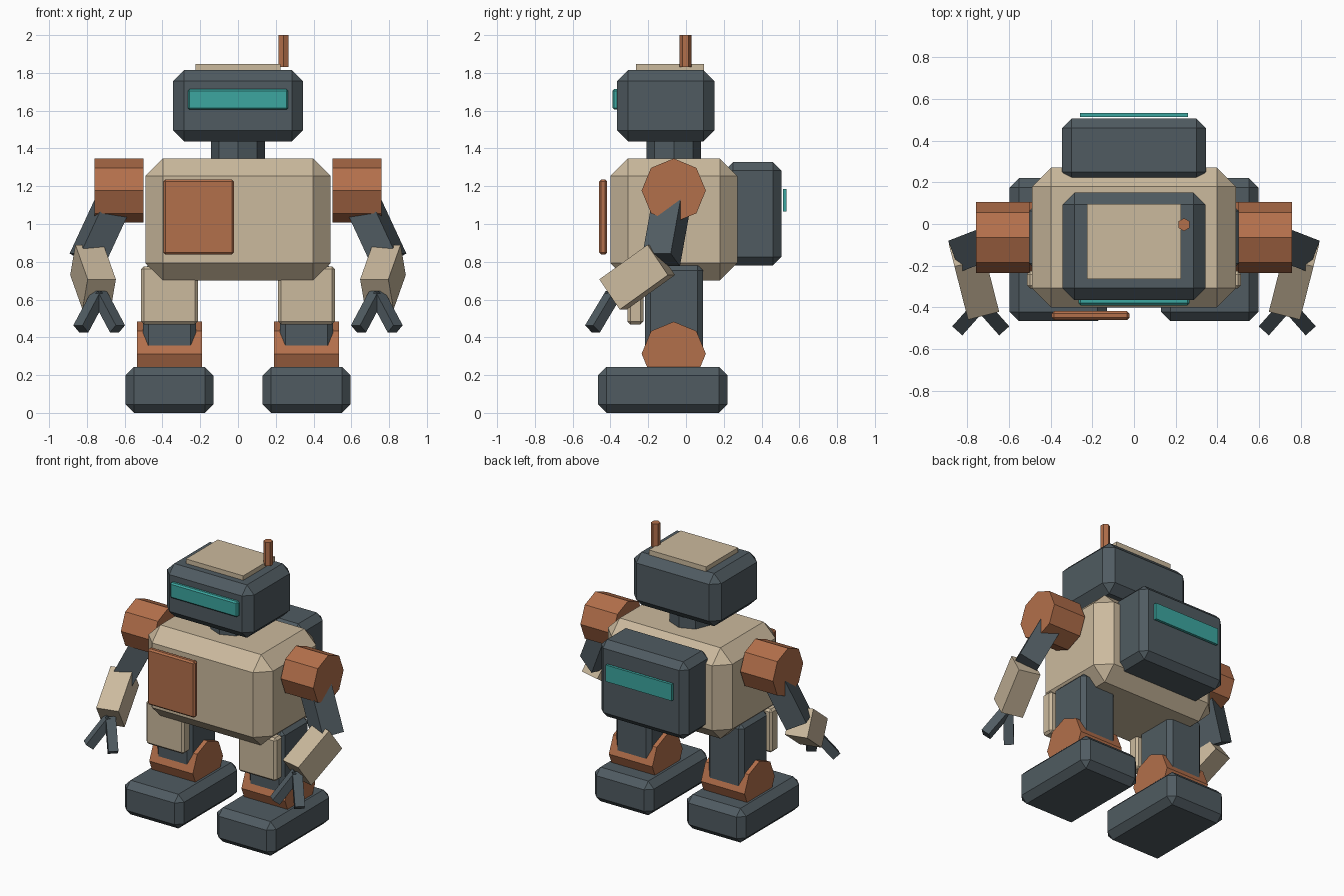
import bpy, bmesh, math
from mathutils import Matrix, Vector

if "Cube" in bpy.data.objects:
    bpy.data.objects.remove(bpy.data.objects["Cube"])


def material(name, rgb):
    m = bpy.data.materials.new(name)
    m.diffuse_color = (*rgb, 1)
    m.use_nodes = True
    m.node_tree.nodes["Principled BSDF"].inputs["Base Color"].default_value = m.diffuse_color
    return m


SLATE = material("slate", (0.08, 0.105, 0.12))
SAND = material("sand", (0.60, 0.49, 0.34))
RUST = material("rust", (0.45, 0.16, 0.07))
TEAL = material("teal", (0.045, 0.38, 0.35))


def finish(name, bm, mat):
    bmesh.ops.recalc_face_normals(bm, faces=bm.faces)
    me = bpy.data.meshes.new(name)
    bm.to_mesh(me)
    bm.free()
    me.materials.append(mat)
    ob = bpy.data.objects.new(name, me)
    bpy.context.collection.objects.link(ob)
    return ob


def box(name, lo, hi, mat, bevel=0.0):
    """Box between two corners, with a one-step chamfer on every edge."""
    lo, hi = Vector(lo), Vector(hi)
    bm = bmesh.new()
    bmesh.ops.create_cube(bm, size=1)
    bmesh.ops.scale(bm, vec=hi - lo, verts=bm.verts)
    bmesh.ops.translate(bm, vec=(lo + hi) / 2, verts=bm.verts)
    if bevel:
        bmesh.ops.bevel(bm, geom=bm.edges[:], offset=bevel, segments=1,
                        profile=0.5, affect='EDGES')
    return finish(name, bm, mat)


def beam(name, a, b, width, depth, mat):
    """Box running from a to b; its width stays horizontal."""
    a, b = Vector(a), Vector(b)
    d = (b - a).normalized()
    side = d.cross(Vector((0, 0, 1))).normalized()
    up = d.cross(side)
    frame = Matrix((side, up, d)).transposed().to_4x4()
    bm = bmesh.new()
    bmesh.ops.create_cube(bm, size=1)
    bmesh.ops.scale(bm, vec=(width, depth, (b - a).length), verts=bm.verts)
    bmesh.ops.transform(bm, matrix=Matrix.Translation((a + b) / 2) @ frame, verts=bm.verts)
    return finish(name, bm, mat)


def prism(name, centre, radius, length, sides, mat, along_x=False):
    """Low-sided cylinder along z or x."""
    rot = Matrix.Rotation(math.pi / 2, 4, 'Y') if along_x else Matrix()
    bm = bmesh.new()
    bmesh.ops.create_cone(bm, cap_ends=True, segments=sides, radius1=radius,
                          radius2=radius, depth=length,
                          matrix=Matrix.Translation(centre) @ rot)
    return finish(name, bm, mat)


# Torso, chest panel and backpack
box("torso", (-0.49, -0.40, 0.70), (0.49, 0.272, 1.347), SAND, 0.093)
box("chest_panel", (-0.395, -0.46, 0.838), (-0.022, -0.418, 1.236), RUST, 0.011)
box("backpack", (-0.345, 0.205, 0.78), (0.345, 0.505, 1.328), SLATE, 0.045)
box("backpack_light", (-0.26, 0.513, 1.066), (0.26, 0.532, 1.184), TEAL)

# Head
prism("neck", (0, -0.064, 1.39), 0.144, 0.14, 8, SLATE)
box("head", (-0.343, -0.365, 1.438), (0.343, 0.15, 1.814), SLATE, 0.057)
box("visor", (-0.266, -0.39, 1.605), (0.266, -0.355, 1.715), TEAL, 0.01)
box("head_plate", (-0.226, -0.264, 1.805), (0.226, 0.096, 1.846), SAND)
prism("antenna", (0.24, -0.003, 1.916), 0.031, 0.168, 6, RUST)

for s, tag in ((-1, "left"), (1, "right")):
    # Arm: shoulder, upper arm, forearm and two fingers
    prism(f"shoulder_{tag}", (s * 0.63, -0.065, 1.177), 0.17, 0.257, 8, RUST, True)
    elbow = (s * 0.80, -0.131, 0.81)
    wrist = (s * 0.735, -0.386, 0.627)
    beam(f"upper_arm_{tag}", (s * 0.63, -0.065, 1.177), elbow, 0.16, 0.15, SLATE)
    beam(f"forearm_{tag}", elbow, wrist, 0.154, 0.195, SAND)
    for k, pos in ((-1, "inner"), (1, "outer")):
        tip = (s * (0.735 + k * 0.097), -0.495, 0.445)
        beam(f"{pos}_finger_{tag}", wrist, tip, 0.065, 0.06, SLATE)

    # Leg: column, knee pad, ankle and foot
    x = s * 0.363
    box(f"leg_{tag}", (x - 0.14, -0.217, 0.28), (x + 0.14, 0.09, 0.782), SLATE, 0.028)
    box(f"knee_pad_{tag}", (x - 0.15, -0.31, 0.469), (x + 0.15, -0.226, 0.776), SAND, 0.015)
    prism(f"ankle_{tag}", (x, -0.065, 0.313), 0.17, 0.343, 8, RUST, True)
    box(f"foot_{tag}", (x - 0.233, -0.466, 0), (x + 0.233, 0.22, 0.243), SLATE, 0.045)
